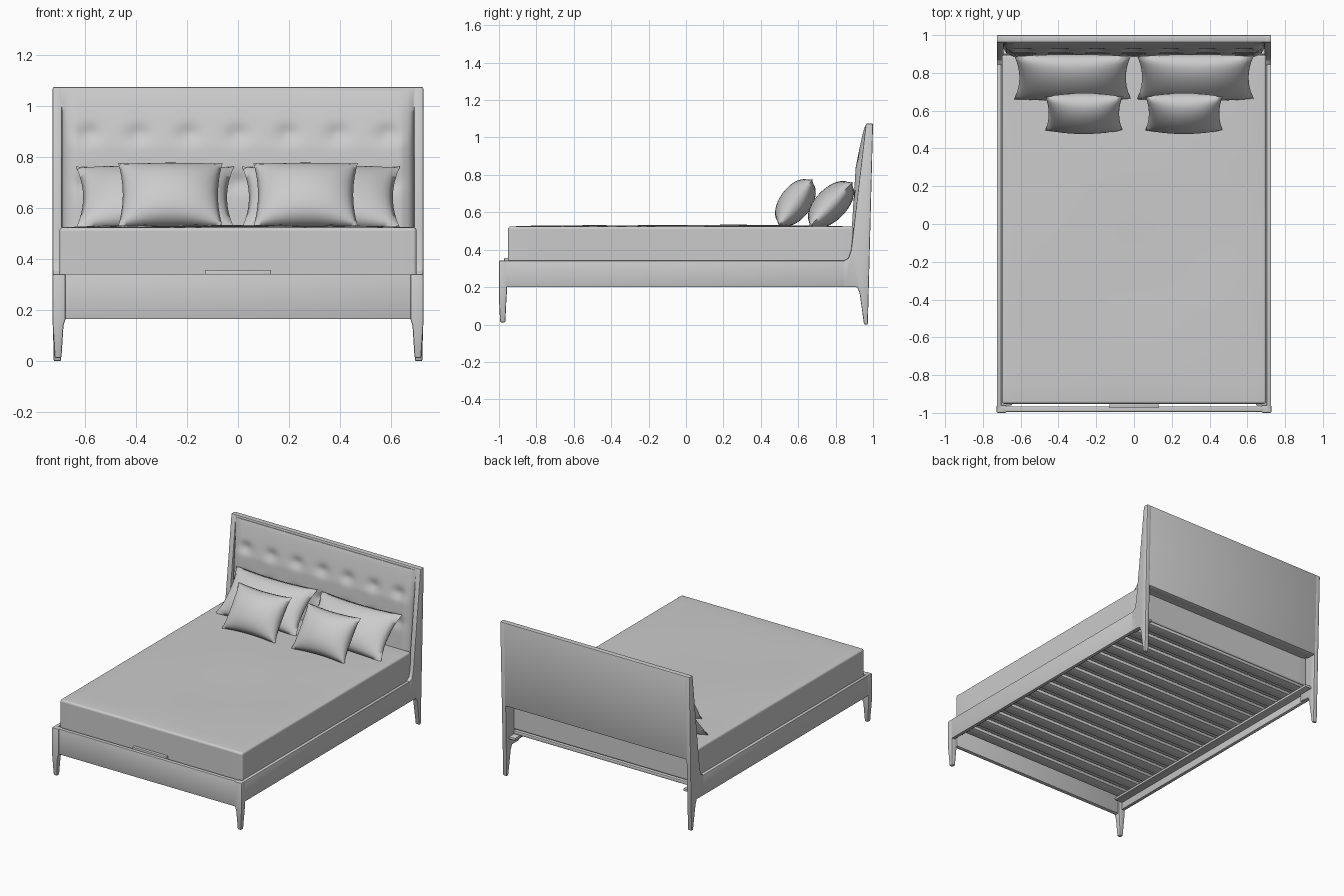
import bpy, bmesh, math
from mathutils import Matrix, Vector

if "Cube" in bpy.data.objects:
    bpy.data.objects.remove(bpy.data.objects["Cube"], do_unlink=True)

GREY = (0.6, 0.6, 0.6, 1)
grey = bpy.data.materials.new("plain grey")
grey.use_nodes = True
grey.diffuse_color = GREY
grey.node_tree.nodes["Principled BSDF"].inputs["Base Color"].default_value = GREY


def finish(bm, name, bevel=0.0, segments=2, angle=35):
    """Round the hard edges, shade smoothly and link the part."""
    bmesh.ops.recalc_face_normals(bm, faces=bm.faces)
    if bevel:
        hard = [e for e in bm.edges if len(e.link_faces) == 2 and e.calc_face_angle() > 0.6]
        bmesh.ops.bevel(bm, geom=hard, offset=bevel, segments=segments,
                        profile=0.5, affect='EDGES', clamp_overlap=True)
    mesh = bpy.data.meshes.new(name)
    bm.to_mesh(mesh)
    bm.free()
    mesh.materials.append(grey)
    mesh.polygons.foreach_set("use_smooth", [True] * len(mesh.polygons))
    mesh.set_sharp_from_angle(angle=math.radians(angle))
    obj = bpy.data.objects.new(name, mesh)
    bpy.context.collection.objects.link(obj)
    return obj


def box(name, xs, ys, zs, bevel=0.004):
    bm = bmesh.new()
    bmesh.ops.create_cube(bm, size=1)
    for v in bm.verts:
        v.co = [(a + b) / 2 + c * (b - a) for c, (a, b) in zip(v.co, (xs, ys, zs))]
    return finish(bm, name, bevel)


def side_profile(name, points, x0, x1, bevel=0.006):
    """Extrude a (y, z) outline across x."""
    bm = bmesh.new()
    face = bm.faces.new([bm.verts.new((x0, y, z)) for y, z in points])
    new = bmesh.ops.extrude_face_region(bm, geom=[face])["geom"]
    bmesh.ops.translate(bm, vec=(x1 - x0, 0, 0),
                        verts=[g for g in new if isinstance(g, bmesh.types.BMVert)])
    return finish(bm, name, bevel)


# Posts, side rails, ledges and front legs, mirrored left and right
POST = [(0.952, 0), (0.972, 0), (1.0, 1.075), (0.962, 1.075), (0.897, 0.52),
        (0.883, 0.4), (0.868, 0.355), (0.84, 0.34), (0.84, 0.2), (0.915, 0.2), (0.928, 0.17)]
for side, s in (("left", 1), ("right", -1)):
    post = side_profile(side + "_headboard_post", POST, s * 0.69, s * 0.726)
    for v in post.data.vertices:            # slimmer toward the foot
        if v.co.z < 0.1:
            v.co.x = s * (0.708 + (abs(v.co.x) - 0.708) * 0.8)
    box(side + "_side_rail", sorted((s * 0.702, s * 0.726)), (-0.98, 0.9), (0.2, 0.342))
    box(side + "_slat_ledge", sorted((s * 0.645, s * 0.71)), (-0.96, 0.95), (0.25, 0.268))

    bm = bmesh.new()
    rings = []
    for z, inner, outer, back in ((0.012, 0.692, 0.718, -0.966), (0.14, 0.684, 0.726, -0.96),
                                  (0.165, 0.676, 0.727, -0.958), (0.342, 0.676, 0.727, -0.958)):
        front = -0.994 if z < 0.1 else -1.0
        rings.append([bm.verts.new((s * x, y, z)) for x, y in
                      ((inner, front), (outer, front), (outer, back), (inner, back))])
    for a, b in zip(rings, rings[1:]):
        for i in range(4):
            bm.faces.new((a[i], a[(i + 1) % 4], b[(i + 1) % 4], b[i]))
    bm.faces.new(rings[0])
    bm.faces.new(rings[-1])
    finish(bm, side + "_front_leg", 0.006)

# Foot rail with its small centre tab
box("foot_rail", (-0.7, 0.7), (-0.994, -0.966), (0.165, 0.342))
box("foot_rail_tab", (-0.13, 0.13), (-0.972, -0.945), (0.33, 0.356))

# Slats under the mattress
SLATS = 15
for i in range(SLATS):
    y = -0.9 + i * 1.76 / (SLATS - 1)
    box(f"slat_{i + 1}", (-0.695, 0.695), (y - 0.04, y + 0.04), (0.266, 0.292), 0.008)

# Headboard panel, leaning slightly back
side_profile("headboard_panel", [(0.984, 0.49), (1.0, 1.075), (0.962, 1.075), (0.925, 0.49)],
             -0.724, 0.724)

# Tufted cushion on the headboard front
bm = bmesh.new()
bmesh.ops.create_grid(bm, x_segments=112, y_segments=48, size=1)
for v in bm.verts:
    u, w = v.co.x, v.co.y
    x, z = u * 0.688, 0.775 + w * 0.285
    base = 0.925 + (z - 0.49) * 0.063
    t = (1.06 - z) / 0.57
    puff = 0.004 + 0.036 * min(1, t * 2.6) ** 0.8
    puff *= min(1, (1 - abs(u)) * 14) ** 0.5
    for row in (0.89, 0.7):
        for k in range(-3, 4):
            d = ((x - k * 0.195) / 0.045) ** 2 + ((z - row) / 0.035) ** 2
            puff -= 0.016 * math.exp(-d)
    v.co = (x, base - puff, z)
edge = [e for e in bm.edges if e.is_boundary]
new = bmesh.ops.extrude_edge_only(bm, edges=edge)["geom"]
for v in (g for g in new if isinstance(g, bmesh.types.BMVert)):
    v.co.y = 0.965
finish(bm, "headboard_cushion", angle=50)

# Mattress with a softly uneven top
bm = bmesh.new()
bmesh.ops.create_cube(bm, size=2)
bmesh.ops.subdivide_edges(bm, edges=bm.edges[:], cuts=15, use_grid_fill=True)
for v in bm.verts:
    u, w, h = v.co
    z = 0.296
    if h > -0.99:
        z += (h + 1) / 2 * 0.228
    if h > 0.99:
        crown = (1 - u ** 4) * (1 - w ** 4)
        z += crown * (0.006 + 0.004 * math.sin(5 * w + 2 * u) * math.cos(4 * u))
    v.co = (u * 0.7, -0.028 + w * 0.924, z)
finish(bm, "mattress", 0.05, 6, 60)


def pillow(name, centre, width, height, thick, tilt):
    """Pinched cushion made of two domed sheets joined at the seam."""
    bm = bmesh.new()
    for face_side in (1, -1):
        sheet = bmesh.ops.create_grid(bm, x_segments=28, y_segments=20, size=1)["verts"]
        for v in sheet:
            u, w = v.co.x, v.co.y
            dome = max(0, (1 - u ** 2) * (1 - w ** 2)) ** 0.55
            v.co = (u * width / 2 * (1 - 0.09 * (1 - w * w) * u * u),
                    face_side * dome * thick / 2,
                    w * height / 2 * (1 - 0.08 * (1 - u * u) * w * w))
    bmesh.ops.remove_doubles(bm, verts=bm.verts, dist=0.0005)
    bmesh.ops.transform(bm, verts=bm.verts, matrix=Matrix.Translation(Vector(centre))
                        @ Matrix.Rotation(-math.radians(tilt), 4, 'X'))
    finish(bm, name, angle=80)


# Two large pillows with a smaller one in front of each
for side, s in (("left", 1), ("right", -1)):
    pillow(side + "_large_pillow", (s * 0.325, 0.775, 0.642), 0.62, 0.335, 0.17, 44)
    pillow(side + "_small_pillow", (s * 0.265, 0.585, 0.652), 0.41, 0.31, 0.17, 36)
